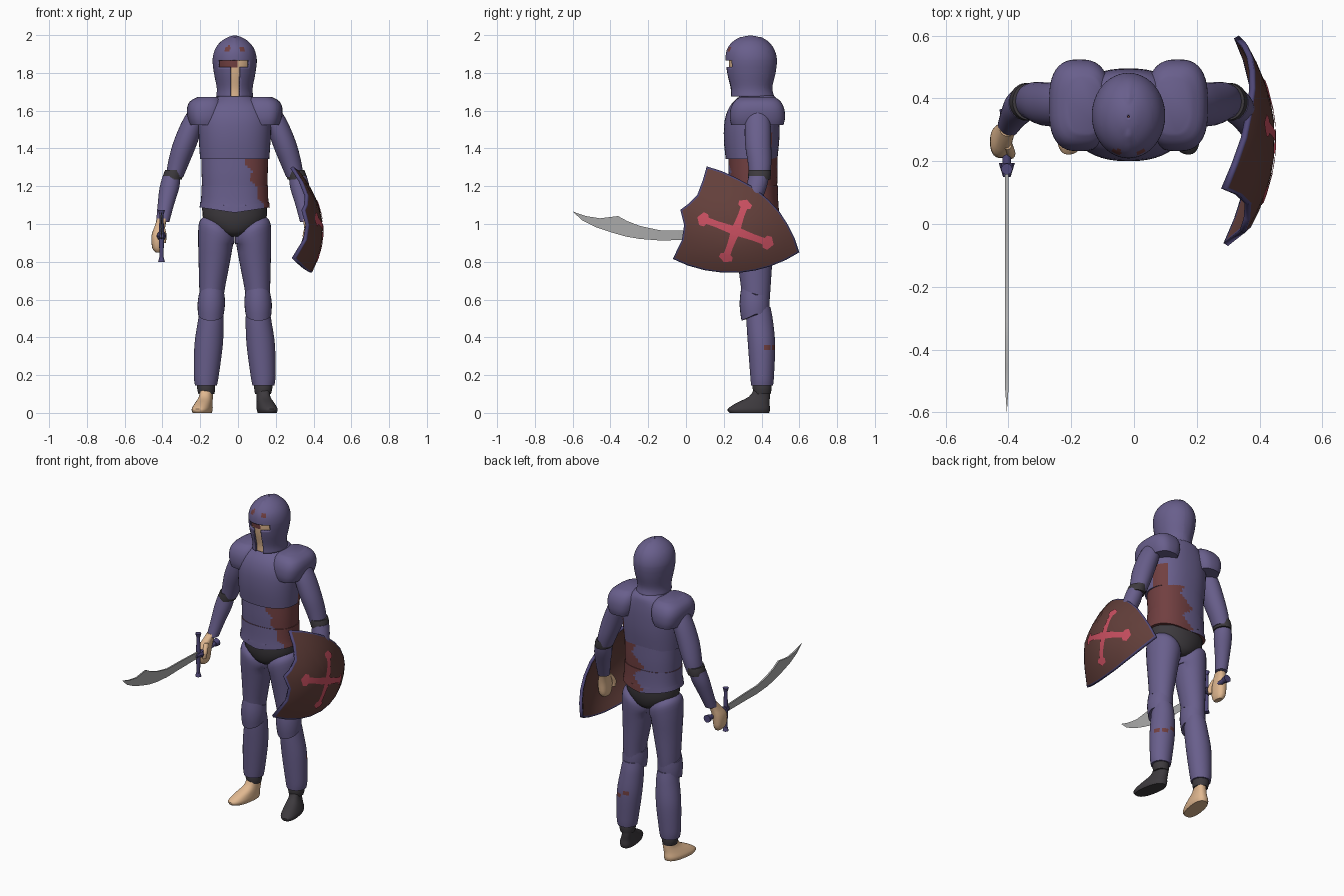
import bpy, bmesh, math
from mathutils import Vector

if "Cube" in bpy.data.objects:
    bpy.data.objects.remove(bpy.data.objects["Cube"])

CX, CY = -0.0175, 0.35          # body axis


def material(name, r, g, b):
    m = bpy.data.materials.new(name)
    m.diffuse_color = (r, g, b, 1)
    m.use_nodes = True
    m.node_tree.nodes["Principled BSDF"].inputs["Base Color"].default_value = m.diffuse_color
    return m


ARMOUR = material("armour purple", .140, .114, .262)
BLOOD = material("dried red", .165, .050, .052)
SKIN = material("skin", .75, .48, .28)
DARK = material("dark cloth", .047, .042, .048)
STEEL = material("blade grey", .43, .43, .43)
BROWN = material("shield brown", .125, .050, .043)
RED = material("cross red", .60, .080, .120)
TRIM = material("trim violet", .080, .065, .190)


def finish(name, bm, mats, rule=None):
    bmesh.ops.recalc_face_normals(bm, faces=bm.faces)
    if rule:
        for f in bm.faces:
            f.material_index = int(rule(f.calc_center_median()))
    me = bpy.data.meshes.new(name)
    bm.to_mesh(me)
    bm.free()
    for m in mats:
        me.materials.append(m)
    ob = bpy.data.objects.new(name, me)
    bpy.context.collection.objects.link(ob)
    return ob


def spline(a, b, c, d, t):
    return [.5 * (2 * q + (r - p) * t + (2 * p - 5 * q + 4 * r - s) * t * t
                  + (3 * q - p - 3 * r + s) * t ** 3) for p, q, r, s in zip(a, b, c, d)]


def loft_mesh(rings, s=1, n=28, p=2.0, sub=3, caps=True, warp=None):
    """Rings are (x from body axis, y, z, rx, ry), splined; s mirrors x."""
    rows = []
    for i in range(len(rings) - 1):
        q = [rings[max(0, min(len(rings) - 1, i + k))] for k in (-1, 0, 1, 2)]
        rows += [spline(*q, t / sub) for t in range(sub)]
    rows.append(rings[-1])
    bm = bmesh.new()
    loops = []
    for x, y, z, rx, ry in rows:
        loop = []
        for k in range(n):
            a = 2 * math.pi * k / n
            c, d = math.cos(a), math.sin(a)
            v = Vector((x + rx * math.copysign(abs(c) ** (2 / p), c),
                        y + ry * math.copysign(abs(d) ** (2 / p), d), z))
            if warp:
                v = warp(v)
            loop.append(bm.verts.new((CX + s * v.x, v.y, v.z)))
        loops.append(loop)
    for a, b in zip(loops, loops[1:]):
        for k in range(n):
            bm.faces.new((a[k], a[(k + 1) % n], b[(k + 1) % n], b[k]))
    if caps:
        bm.faces.new(loops[0])
        bm.faces.new(loops[-1])
    return bm


def loft(name, rings, mats, rule=None, **kw):
    return finish(name, loft_mesh(rings, **kw), mats, rule)


# torso plates, with a ragged stain on the left flank
def stain(c):
    if c.y < CY:
        return c.x > .04 + max(0, 1.33 - c.z) * .38 + .012 * math.sin(c.z * 70)
    return c.x > .0 + .03 * math.sin(c.z * 45) + max(0, c.z - 1.27) * .6


loft("chest_plate", [(0, .347, 1.345, .183, .137), (0, .347, 1.45, .190, .147),
     (0, .350, 1.55, .190, .145), (0, .36, 1.62, .165, .130), (0, .375, 1.665, .11, .105),
     (0, .375, 1.685, .075, .08)], [ARMOUR, BLOOD],
     lambda c: c.z < 1.5 and c.x > .12 and c.y > .38, n=48, p=2.3)
loft("waist_plate", [(0, .355, 1.19, .172, .127), (0, .355, 1.27, .175, .13),
     (0, .355, 1.37, .176, .13)], [ARMOUR, BLOOD], stain, n=72, p=2.3, sub=8)
loft("belly_plate", [(0, .355, 1.06, .186, .138), (0, .355, 1.13, .178, .133),
     (0, .355, 1.205, .176, .131)], [ARMOUR, BLOOD], stain, n=72, p=2.3, sub=8,
     warp=lambda v: Vector((v.x, v.y, v.z + (abs(v.x) * .15 if v.z < 1.1 else 0))))
loft("pelvis", [(0, .36, .935, .04, .07), (0, .36, .96, .11, .10), (0, .36, 1.02, .165, .12),
     (0, .36, 1.10, .172, .125)], [DARK])
loft("neck", [(0, .36, 1.62, .06, .065), (0, .355, 1.76, .06, .065)], [SKIN])

# helmet with a T-shaped opening and the head inside it
helm = [(0, .35, 1.675, .098, .116), (0, .345, 1.72, .095, .112), (0, .345, 1.80, .11, .13),
        (0, .345, 1.87, .117, .136), (0, .342, 1.925, .104, .123), (0, .342, 1.965, .074, .09),
        (0, .342, 1.99, .034, .044), (0, .342, 1.998, .004, .004)]
bm = loft_mesh(helm, n=48, sub=4, caps=False,
               warp=lambda v: v + Vector((0, 0, .004 if abs(v.x) < .008 and v.z < 1.99 else 0)))
for axis, vals in ((0, (-.105, -.04, .010, .058)), (2, (1.83, 1.866))):
    for val in vals:
        co, no = Vector((0, 0, 0)), Vector((0, 0, 0))
        co[axis], no[axis] = val, 1
        bmesh.ops.bisect_plane(bm, geom=bm.verts[:] + bm.edges[:] + bm.faces[:],
                               plane_co=co, plane_no=no)


def opening(c):
    slit = -.105 < c.x < .058 and 1.83 < c.z < 1.866
    return c.y < .33 and (slit or (-.04 < c.x < .010 and c.z < 1.85))


bmesh.ops.delete(bm, geom=[f for f in bm.faces if opening(f.calc_center_median())],
                 context='FACES')
spots = [Vector(q) for q in ((-.05, .43, 1.93), (.012, .43, 1.93),
                             (-.05, .235, 1.925), (.018, .235, 1.925))]
helmet = finish("helmet", bm, [ARMOUR, BLOOD],
                lambda c: any((c - q).length < .017 for q in spots))
mod = helmet.modifiers.new("thickness", 'SOLIDIFY')
mod.thickness, mod.offset = .010, -1
loft("head", [(x, y, z, rx * .87, ry * .87) for x, y, z, rx, ry in helm[:6]],
     [SKIN, BLOOD], lambda c: c.z > 1.835 and c.x < .005, n=40, sub=5)


# paired limbs
def thigh_warp(v):
    return Vector((v.x, v.y, v.z + (.4 * (v.x - .097) if v.z > .9 else 0)))


def knee_warp(v):
    front = max(0, (.37 - v.y) / .08)
    return Vector((v.x, v.y, v.z + (v.z - .573) * (.65 * front - .15)))


for side, s in (("right", -1), ("left", 1)):
    loft(side + "_thigh", [(.122, .37, .56, .062, .07), (.121, .37, .64, .066, .076),
         (.108, .365, .80, .083, .092), (.098, .362, .93, .095, .108),
         (.094, .362, .985, .089, .104), (.094, .362, 1.02, .062, .075)],
         [ARMOUR], s=s, warp=thigh_warp, n=32)
    loft(side + "_knee_guard", [(.126, .367, .515, .068, .073), (.124, .363, .575, .073, .080),
         (.122, .367, .632, .068, .075)], [ARMOUR], s=s, warp=knee_warp, n=24, sub=2)
    marks = [Vector((.185, .43, .35)), Vector((.15, .47, .34)), Vector((.10, .47, .37))]
    loft(side + "_shin", [(.152, .403, .145, .058, .058), (.150, .403, .20, .066, .063),
         (.138, .400, .36, .075, .072), (.126, .390, .49, .068, .070),
         (.123, .385, .56, .060, .062)], [ARMOUR, BLOOD],
         lambda c: s > 0 and any((c - q).length < .02 for q in marks), s=s, n=36, sub=6)
    loft(side + "_ankle_band", [(.150, .403, .10, .042, .045), (.151, .403, .13, .048, .05),
         (.151, .403, .17, .046, .048)], [DARK], s=s)
    loft(side + "_foot", [(.163, .335, 0, .046, .105), (.163, .333, .02, .051, .112),
         (.158, .352, .05, .044, .09), (.152, .388, .085, .035, .056),
         (.150, .402, .125, .034, .042)], [SKIN if s < 0 else DARK], s=s, p=2.4,
         warp=lambda v: Vector((v.x + (.39 - v.y) * .16, v.y, v.z)))
    loft(side + "_shoulder_guard", [(.158, .378, 1.525, .080, .138),
         (.157, .378, 1.56, .092, .146), (.155, .378, 1.61, .098, .142),
         (.150, .378, 1.65, .086, .122), (.140, .378, 1.673, .055, .09)],
         [ARMOUR], s=s, p=2.8, n=40)
    loft(side + "_upper_arm", [(.318, .39, 1.25, .046, .054), (.298, .39, 1.32, .056, .062),
         (.265, .382, 1.42, .064, .069), (.225, .38, 1.53, .060, .068),
         (.20, .38, 1.60, .045, .055)], [ARMOUR], s=s)
    loft(side + "_elbow_band", [(.330, .388, 1.235, .050, .058), (.326, .389, 1.258, .053, .060),
         (.318, .39, 1.285, .051, .059)], [DARK], s=s, sub=2)
    loft(side + "_forearm", [(.381, .315, 1.01, .035, .038), (.365, .345, 1.10, .043, .045),
         (.346, .372, 1.19, .052, .054), (.334, .386, 1.255, .047, .054)], [ARMOUR], s=s)
    loft(side + "_hand", [(.404, .262, .85, .016, .030), (.408, .262, .875, .029, .046),
         (.406, .264, .94, .034, .052), (.395, .285, .99, .028, .040),
         (.384, .308, 1.03, .026, .028)], [SKIN], s=s, p=2.4)
    loft(side + "_thumb", [(.376, .222, .90, .011, .013), (.374, .225, .94, .014, .016),
         (.385, .255, .985, .014, .018)], [SKIN], s=s, n=12)


# sabre
def bar(name, p0, p1, r0, r1, mat, n=12):
    p0, p1 = Vector(p0), Vector(p1)
    bm = bmesh.new()
    bmesh.ops.create_cone(bm, cap_ends=True, segments=n, radius1=r0, radius2=r1,
                          depth=(p1 - p0).length)
    ob = finish(name, bm, [mat])
    ob.location = (p0 + p1) / 2
    ob.rotation_euler = (p1 - p0).to_track_quat('Z', 'Y').to_euler()


BX = -.405
bar("sabre_grip", (BX, .17, .937), (BX, .35, .945), .014, .014, TRIM)
bar("sabre_pommel", (BX, .335, .945), (BX, .365, .946), .018, .024, TRIM)
bar("guard_boss", (BX, .15, .937), (BX, .195, .937), .012, .026, TRIM, 8)
for name, e in (("guard_upper", 1), ("guard_lower", -1)):
    bar(name, (BX, .175, .937), (BX, .175, .937 + e * .125), .014, .010, TRIM)
    bar(name + "_end", (BX, .175, .937 + e * .115), (BX, .175, .937 + e * .138), .012, .018, TRIM)
back = [(.17, .958), (-.015, .965), (-.14, .967), (-.245, .99), (-.31, 1.015), (-.36, 1.042),
        (-.455, 1.03), (-.53, 1.042)]
edge = [(.17, .915), (-.015, .915), (-.14, .913), (-.245, .921), (-.32, .934), (-.40, .957),
        (-.48, .984), (-.55, 1.02)]
bm = bmesh.new()
tip = bm.verts.new((BX, -.60, 1.066))
prev = None
for (y0, z0), (y1, z1) in zip(back, edge):
    row = [bm.verts.new(q) for q in ((BX - .005, y0, z0), (BX + .005, y0, z0), (BX, y1, z1))]
    for k in range(3):
        if prev:
            bm.faces.new((prev[k], prev[(k + 1) % 3], row[(k + 1) % 3], row[k]))
    prev = row
for k in range(3):
    bm.faces.new((prev[k], prev[(k + 1) % 3], tip))
finish("sabre_blade", bm, [STEEL])

# shield, bowed along its long axis U and across along V
SC = Vector((.27, .962))
U, V = Vector((.94, -.34)), Vector((.34, .94))


def on_shield(q, lift=0):
    u, v = (q - SC).dot(U), (q - SC).dot(V)
    return Vector((.449 + lift - .95 * u * u - 1.25 * v * v, q.x, q.y))


outline = [Vector(q) for q in (
    (.11, 1.305), (.09, 1.235), (.06, 1.155), (.01, 1.105), (-.03, 1.075), (-.01, .995),
    (-.022, .915), (-.07, .815), (.01, .78), (.10, .755), (.19, .743), (.285, .742),
    (.37, .755), (.445, .775), (.53, .81), (.60, .85), (.575, .925), (.54, .995),
    (.495, 1.065), (.435, 1.13), (.36, 1.193), (.275, 1.24), (.19, 1.28))]
bm = bmesh.new()
prev = None
for f in (1, .965, .8, .6, .4, .2):
    row = [bm.verts.new(on_shield(SC + (q - SC) * f)) for q in outline]
    for k in range(len(row)):
        j = (k + 1) % len(row)
        if prev:
            bm.faces.new((prev[k], prev[j], row[j], row[k])).material_index = 1 if f > .9 else 0
    prev = row
bm.faces.new(prev)
shield = finish("shield", bm, [BROWN, TRIM])
if shield.data.polygons[-1].normal.x < 0:
    shield.data.flip_normals()
mod = shield.modifiers.new("thickness", 'SOLIDIFY')
mod.thickness, mod.offset, mod.material_offset_rim = .018, -1, 1

# cross plates with flared, pointed ends
for name, along, across, half in (("cross_long", U, V, .213), ("cross_short", V, U, .175)):
    bm = bmesh.new()
    prev = None
    half_widths = [(-1, .003), (-.9, .036), (-.78, .034), (-.74, .018), (-.5, .017), (-.25, .02)]
    stations = half_widths + [(0, .024)] + [(-t, w) for t, w in reversed(half_widths)]
    for t, w in stations:
        row = [bm.verts.new(on_shield(Vector((.262, .963)) + along * t * half + across * e * w,
                                      .004)) for e in (-1, 0, 1)]
        if prev:
            for k in range(2):
                bm.faces.new((prev[k], prev[k + 1], row[k + 1], row[k]))
        prev = row
    ob = finish(name, bm, [RED])
    if ob.data.polygons[0].normal.x < 0:
        ob.data.flip_normals()

for ob in bpy.context.scene.objects:
    ob.select_set(True)
    bpy.context.view_layer.objects.active = ob
bpy.ops.object.shade_smooth_by_angle(angle=math.radians(40))
